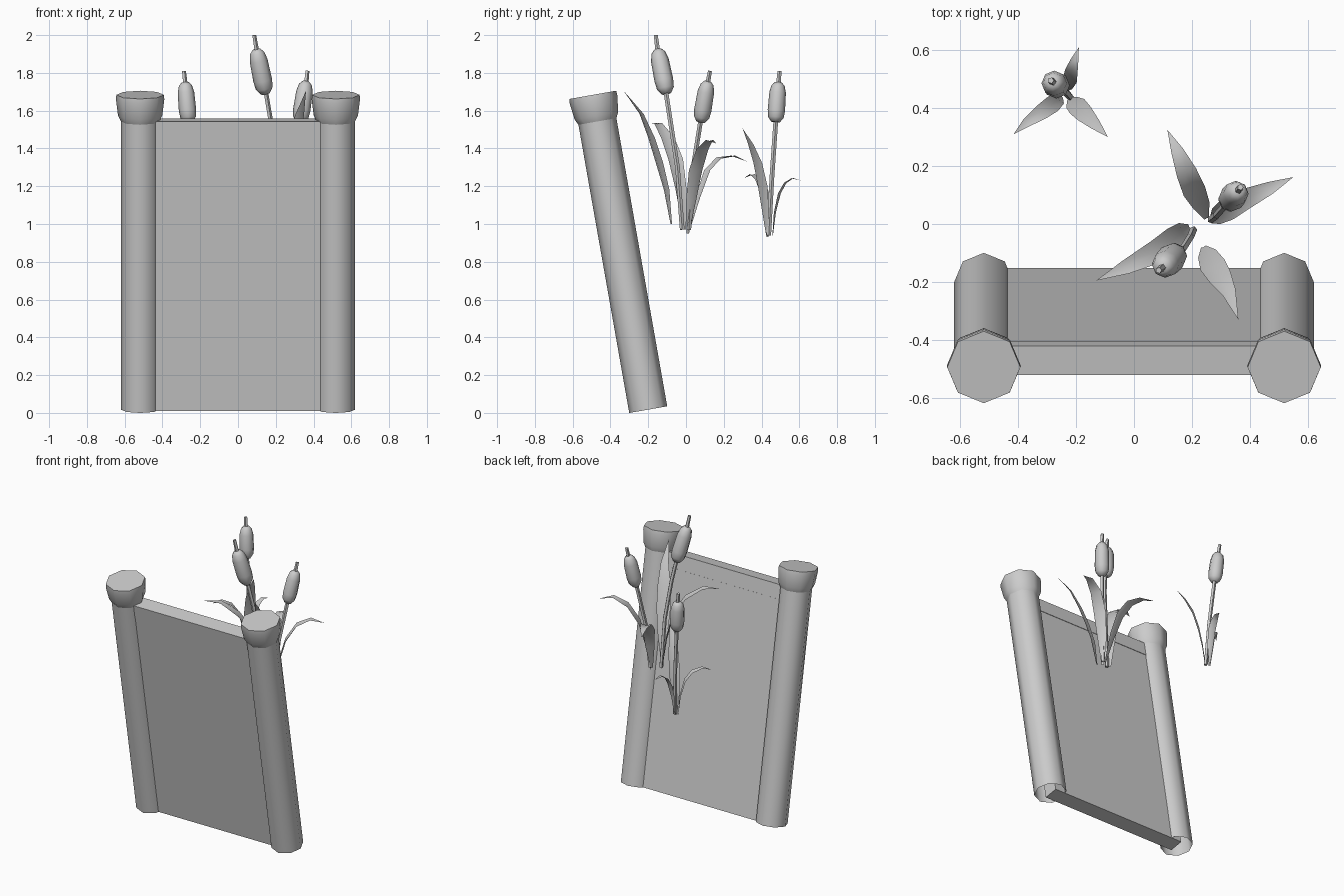
import bpy, bmesh, math
from mathutils import Vector, Matrix

if "Cube" in bpy.data.objects:
    bpy.data.objects.remove(bpy.data.objects["Cube"])

grey = bpy.data.materials.new("plain grey")
grey.diffuse_color = (0.6, 0.6, 0.6, 1)
grey.use_nodes = True
grey.node_tree.nodes["Principled BSDF"].inputs["Base Color"].default_value = grey.diffuse_color

TILT = math.radians(10)
LEAN = Matrix.Translation((0, -0.2, 0.1 * math.sin(TILT))) @ Matrix.Rotation(TILT, 4, 'X')


def finish(name, bm, smooth=True, matrix=None):
    """Turn a bmesh into a named object with the shared material."""
    bmesh.ops.recalc_face_normals(bm, faces=bm.faces)
    me = bpy.data.meshes.new(name)
    bm.to_mesh(me)
    bm.free()
    me.materials.append(grey)
    ob = bpy.data.objects.new(name, me)
    bpy.context.collection.objects.link(ob)
    if matrix:
        ob.matrix_world = matrix
    if smooth:
        bpy.ops.object.select_all(action='DESELECT')
        ob.select_set(True)
        bpy.context.view_layer.objects.active = ob
        bpy.ops.object.shade_smooth_by_angle(angle=math.radians(62))
    return ob


def sweep(name, path, radii, sides, cap_start=True, matrix=None):
    """Round cross-sections of given radii along a path."""
    bm = bmesh.new()
    path = [Vector(p) for p in path]
    rings = []
    for i, p in enumerate(path):
        d = (path[min(i + 1, len(path) - 1)] - path[max(i - 1, 0)]).normalized()
        v = d.cross(Vector((1, 0, 0))).normalized()
        u = v.cross(d)
        rings.append([bm.verts.new(p + radii[i] * (math.cos(a) * u + math.sin(a) * v))
                      for a in (2 * math.pi * k / sides for k in range(sides))])
    for a, b in zip(rings, rings[1:]):
        for k in range(sides):
            n = (k + 1) % sides
            bm.faces.new((a[k], a[n], b[n], b[k]))
    bm.faces.new(rings[-1])
    if cap_start:
        bm.faces.new(rings[0])
    return finish(name, bm, matrix=matrix)


def box(name, size, center):
    bm = bmesh.new()
    bmesh.ops.create_cube(bm, size=1)
    bmesh.ops.scale(bm, vec=size, verts=bm.verts)
    bmesh.ops.translate(bm, vec=center, verts=bm.verts)
    return finish(name, bm, False, LEAN)


def leaf(name, path, width):
    """Pointed blade, slightly folded along its midrib."""
    bm = bmesh.new()
    path = [Vector(p) for p in path]
    out = path[-1] - path[0]
    side = Vector((-out.y, out.x, 0)).normalized()
    rows = []
    for i, p in enumerate(path[:-1]):
        w = width * (0.2, 0.75, 1.0, 0.9, 0.55)[i] / 2
        d = (path[i + 1] - path[max(i - 1, 0)]).normalized()
        fold = side.cross(d) * w * 0.25
        if fold.z < 0:
            fold = -fold
        rows.append([bm.verts.new(p + side * w + fold), bm.verts.new(p),
                     bm.verts.new(p - side * w + fold)])
    for a, b in zip(rows, rows[1:]):
        for k in (0, 1):
            bm.faces.new((a[k], a[k + 1], b[k + 1], b[k]))
    tip = bm.verts.new(path[-1])
    for k in (0, 1):
        bm.faces.new((rows[-1][k], rows[-1][k + 1], tip))
    return finish(name, bm)


def cattail(name, path, head_lo, head_hi, r):
    """Thin stalk with a fat rounded seed head."""
    sweep(name + "_stalk", path, [0.013] * (len(path) - 1) + [0.011], 5)
    lo, hi = Vector(head_lo), Vector(head_hi)
    ts = (0, 0.12, 0.3, 0.75, 0.92, 1)
    fs = (0.5, 0.9, 1.0, 0.95, 0.75, 0.4)
    sweep(name + "_head", [lo.lerp(hi, t) for t in ts], [r * f for f in fs], 8)


# Leaning posts, open at the bottom, with flared caps
for label, x in (("left", -0.518), ("right", 0.518)):
    sweep(label + "_post", [(x, 0, 0), (x, 0, 1.56)], [0.102, 0.102], 8, False, LEAN)
    sweep(label + "_post_cap", [(x, 0, s) for s in (1.545, 1.58, 1.668, 1.692)],
          [0.1, 0.117, 0.128, 0.126], 8, True, LEAN)

# Panel and top rail between the posts
box("panel", (1.03, 0.098, 1.46), (0, 0, 0.73))
box("top_rail", (1.03, 0.102, 0.096), (0, 0, 1.509))

# Cattails
cattail("tall_cattail",
        [(0.205, -0.02, 0.97), (0.195, -0.045, 1.3), (0.17, -0.085, 1.56),
         (0.148, -0.105, 1.69), (0.098, -0.15, 1.92), (0.085, -0.16, 2.0)],
        (0.145, -0.103, 1.69), (0.097, -0.15, 1.925), 0.05)
cattail("right_cattail",
        [(0.265, 0.015, 0.97), (0.285, 0.03, 1.25), (0.325, 0.075, 1.53),
         (0.36, 0.115, 1.745), (0.367, 0.127, 1.81)],
        (0.328, 0.078, 1.54), (0.36, 0.115, 1.755), 0.046)
cattail("back_cattail",
        [(-0.22, 0.438, 0.94), (-0.235, 0.455, 1.25), (-0.26, 0.475, 1.54),
         (-0.28, 0.49, 1.745), (-0.287, 0.495, 1.81)],
        (-0.262, 0.474, 1.54), (-0.28, 0.489, 1.75), 0.046)

# Leaves of the front clump
leaf("leaf_drooping", [(0.25, 0.02, 0.97), (0.23, 0.07, 1.14), (0.205, 0.12, 1.28),
                       (0.18, 0.18, 1.345), (0.15, 0.25, 1.357), (0.115, 0.325, 1.33)], 0.08)
leaf("leaf_right", [(0.265, 0.01, 0.95), (0.29, 0.03, 1.12), (0.33, 0.055, 1.28),
                    (0.39, 0.09, 1.39), (0.47, 0.125, 1.44), (0.55, 0.162, 1.425)], 0.08)
leaf("leaf_tall", [(0.24, -0.08, 1.0), (0.255, -0.11, 1.18), (0.275, -0.15, 1.32),
                   (0.3, -0.19, 1.45), (0.33, -0.24, 1.58), (0.36, -0.33, 1.705)], 0.09)
leaf("leaf_left", [(0.19, -0.01, 0.97), (0.165, -0.03, 1.18), (0.13, -0.06, 1.34),
                   (0.07, -0.1, 1.45), (-0.03, -0.15, 1.53), (-0.13, -0.195, 1.535)], 0.09)

# Leaves of the back clump
leaf("back_leaf_tall", [(-0.225, 0.43, 0.93), (-0.21, 0.415, 1.08), (-0.19, 0.4, 1.2),
                        (-0.165, 0.375, 1.32), (-0.13, 0.34, 1.42), (-0.09, 0.3, 1.505)], 0.07)
leaf("back_leaf_left", [(-0.25, 0.44, 0.94), (-0.26, 0.43, 1.06), (-0.285, 0.41, 1.17),
                        (-0.32, 0.385, 1.23), (-0.37, 0.35, 1.26), (-0.415, 0.31, 1.245)], 0.06)
leaf("back_leaf_rear", [(-0.235, 0.46, 0.94), (-0.23, 0.475, 1.06), (-0.22, 0.5, 1.16),
                        (-0.215, 0.53, 1.215), (-0.205, 0.565, 1.24), (-0.19, 0.61, 1.23)], 0.05)
